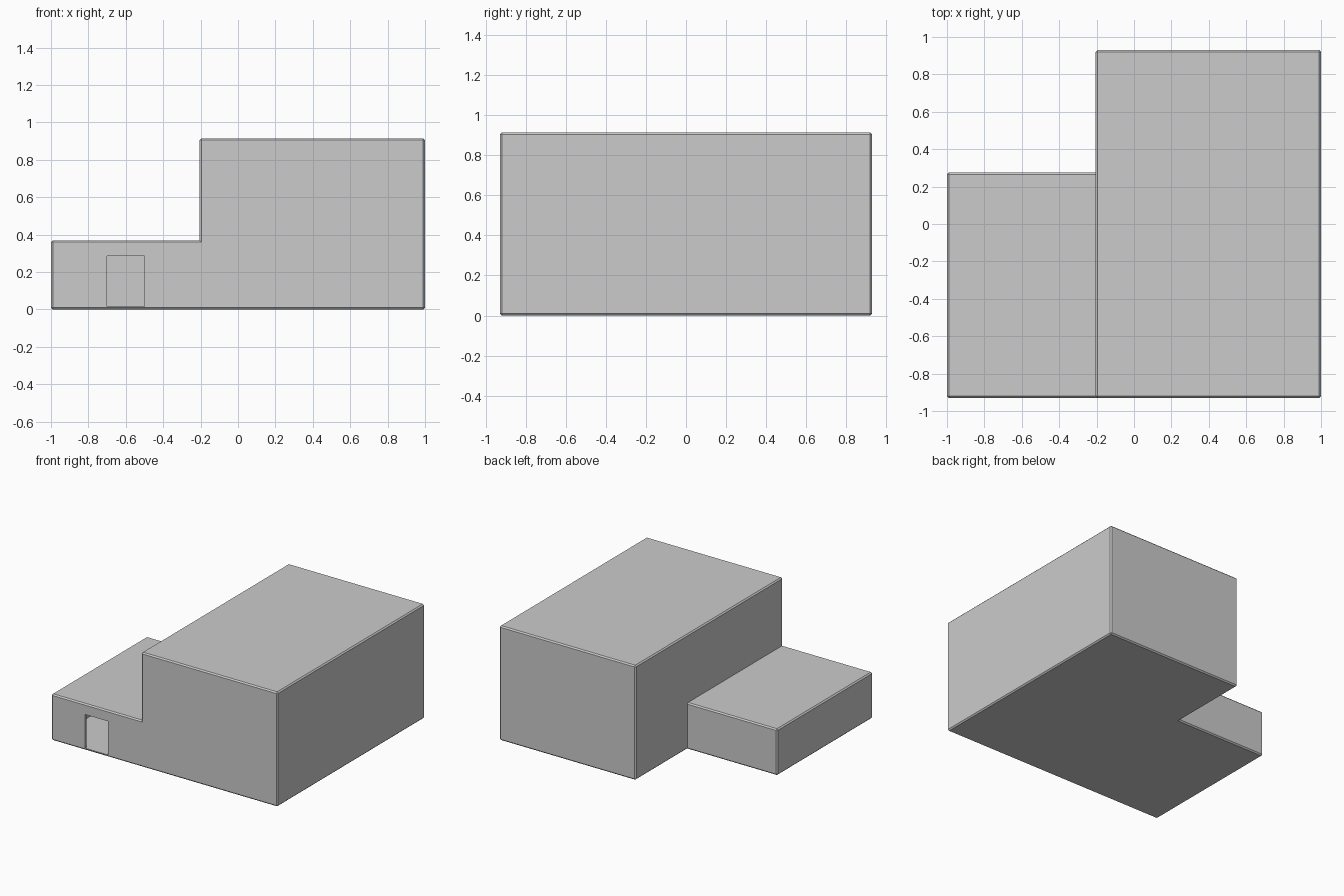
import bpy
import bmesh
import math

if "Cube" in bpy.data.objects:
    bpy.data.objects.remove(bpy.data.objects["Cube"])

WALL = 0.015
BEVEL = 0.01


def stepped_block(name, t, bevel=0.0):
    """Tall hall with a low annex, every face pulled inward by t."""
    xs = (-1 + t, -0.205 + t, 1 - t)
    ys = (-0.93 + t, 0.275 - t, 0.93 - t)
    zs = (t, 0.37 - t, 0.915 - t)
    axes = (xs, ys, zs)

    def filled(c):
        if any(v not in (0, 1) for v in c):
            return False
        return c[0] == 1 or (c[1] == 0 and c[2] == 0)

    bm = bmesh.new()
    cells = [(i, j, k) for i in (0, 1) for j in (0, 1) for k in (0, 1)]
    for cell in filter(filled, cells):
        for a in range(3):
            for side in (0, 1):
                neighbour = list(cell)
                neighbour[a] += 1 if side else -1
                if filled(neighbour):
                    continue
                u, v = (a + 1) % 3, (a + 2) % 3
                quad = []
                for du, dv in ((0, 0), (1, 0), (1, 1), (0, 1)):
                    p = list(cell)
                    p[a] += side
                    p[u] += du
                    p[v] += dv
                    quad.append(bm.verts.new([axes[n][p[n]] for n in range(3)]))
                bm.faces.new(quad if side else quad[::-1])
    bmesh.ops.remove_doubles(bm, verts=bm.verts, dist=1e-5)
    bmesh.ops.dissolve_limit(bm, angle_limit=0.01, verts=bm.verts, edges=bm.edges)
    bmesh.ops.recalc_face_normals(bm, faces=bm.faces)
    # Narrow chamfer on outward corners only
    if bevel:
        convex = [e for e in bm.edges if e.calc_face_angle_signed() > math.radians(30)]
        bmesh.ops.bevel(bm, geom=convex, offset=bevel, offset_type='OFFSET',
                        segments=1, profile=0.5, affect='EDGES')
    mesh = bpy.data.meshes.new(name)
    bm.to_mesh(mesh)
    bm.free()
    obj = bpy.data.objects.new(name, mesh)
    bpy.context.collection.objects.link(obj)
    return obj


def cut(target, cutter):
    cutter.hide_render = True
    cutter.display_type = 'WIRE'
    mod = target.modifiers.new(cutter.name, 'BOOLEAN')
    mod.operation = 'DIFFERENCE'
    mod.solver = 'EXACT'
    mod.object = cutter


# Outer building shell and its hollow interior
building = stepped_block("building", 0.0, BEVEL)
cut(building, stepped_block("interior_cutter", WALL))

# Doorway through the front wall of the annex
bpy.ops.mesh.primitive_cube_add(size=1, location=(-0.6, -0.93, 0.1505))
door = bpy.context.object
door.name = "doorway_cutter"
door.scale = (0.2, 0.1, 0.269)
cut(building, door)
